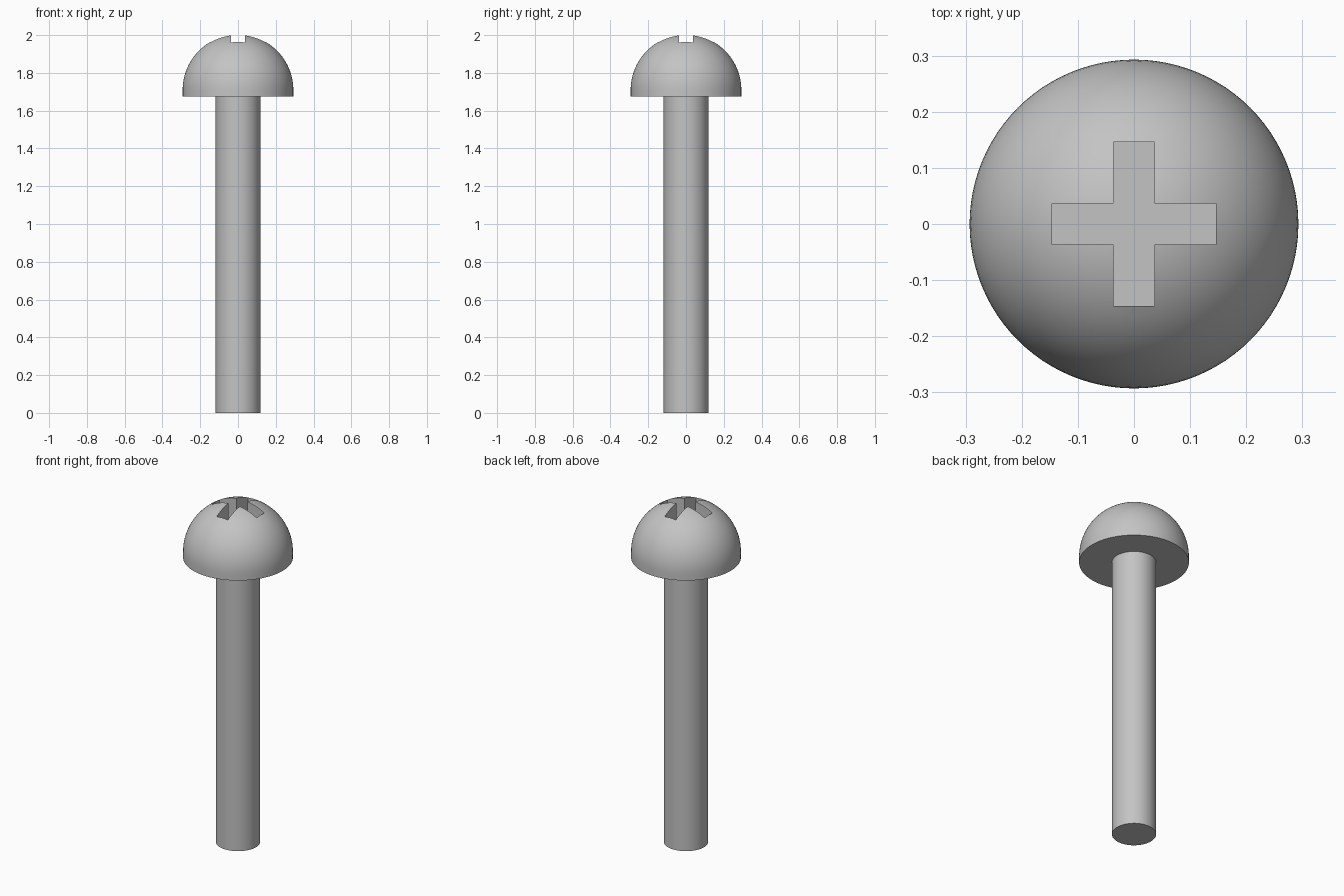
import bpy, bmesh, math

if "Cube" in bpy.data.objects:
    bpy.data.objects.remove(bpy.data.objects["Cube"], do_unlink=True)

HEAD_R, SHAFT_R = 0.293, 0.118
HEAD_BASE, DOME_Z = 1.675, 1.71
SLOT_HALF_W, SLOT_HALF_L, SLOT_FLOOR = HEAD_R / 8, HEAD_R / 2, 1.85

steel = bpy.data.materials.new("grey steel")
steel.use_nodes = True
colour = (0.55, 0.55, 0.55, 1)
steel.diffuse_color = colour
steel.node_tree.nodes["Principled BSDF"].inputs["Base Color"].default_value = colour


def finish(name, bm):
    bmesh.ops.recalc_face_normals(bm, faces=bm.faces)
    mesh = bpy.data.meshes.new(name)
    bm.to_mesh(mesh)
    bm.free()
    mesh.materials.append(steel)
    obj = bpy.data.objects.new(name, mesh)
    bpy.context.collection.objects.link(obj)
    return obj


def activate(obj):
    bpy.ops.object.select_all(action='DESELECT')
    obj.select_set(True)
    bpy.context.view_layer.objects.active = obj


def lathe(name, profile, segments=96):
    """Revolve (radius, z) points around the z axis."""
    bm = bmesh.new()
    verts = [bm.verts.new((r, 0, z)) for r, z in profile]
    edges = [bm.edges.new(pair) for pair in zip(verts, verts[1:])]
    bmesh.ops.spin(bm, geom=verts + edges, cent=(0, 0, 0), axis=(0, 0, 1),
                   angle=math.tau, steps=segments)
    bmesh.ops.remove_doubles(bm, verts=bm.verts, dist=1e-5)
    return finish(name, bm)


# Shaft: plain rod with a flat end, running just inside the head
shaft = lathe("shaft", [(0, 0), (SHAFT_R, 0), (SHAFT_R, HEAD_BASE + 0.02), (0, HEAD_BASE + 0.02)])

# Head: short straight skirt below a hemispherical dome
STEPS = 24
dome = [(HEAD_R * math.cos(a), DOME_Z + HEAD_R * math.sin(a))
        for a in (math.pi / 2 * i / STEPS for i in range(STEPS))]
head = lathe("head", [(0, HEAD_BASE), (HEAD_R, HEAD_BASE)] + dome + [(0, DOME_Z + HEAD_R)])

# Cross-shaped driver recess, cut into the dome
bm = bmesh.new()
w, l = SLOT_HALF_W, SLOT_HALF_L
outline = []
for quarter in range(4):
    c, s = round(math.cos(quarter * math.pi / 2)), round(math.sin(quarter * math.pi / 2))
    outline += [(x * c - y * s, x * s + y * c) for x, y in ((l, -w), (l, w), (w, w))]
face = bm.faces.new([bm.verts.new((x, y, SLOT_FLOOR)) for x, y in outline])
top = bmesh.ops.extrude_face_region(bm, geom=[face])["geom"]
bmesh.ops.translate(bm, vec=(0, 0, 0.3), verts=[v for v in top if isinstance(v, bmesh.types.BMVert)])
cutter = finish("recess_cutter", bm)
cutter.hide_render = True

cut = head.modifiers.new("recess", 'BOOLEAN')
cut.operation = 'DIFFERENCE'
cut.solver = 'EXACT'
cut.object = cutter
activate(head)
bpy.ops.object.modifier_apply(modifier=cut.name)
bpy.data.objects.remove(cutter, do_unlink=True)

# Smooth round surfaces, crisp rims
for obj in (shaft, head):
    activate(obj)
    bpy.ops.object.shade_smooth_by_angle(angle=math.radians(30))
